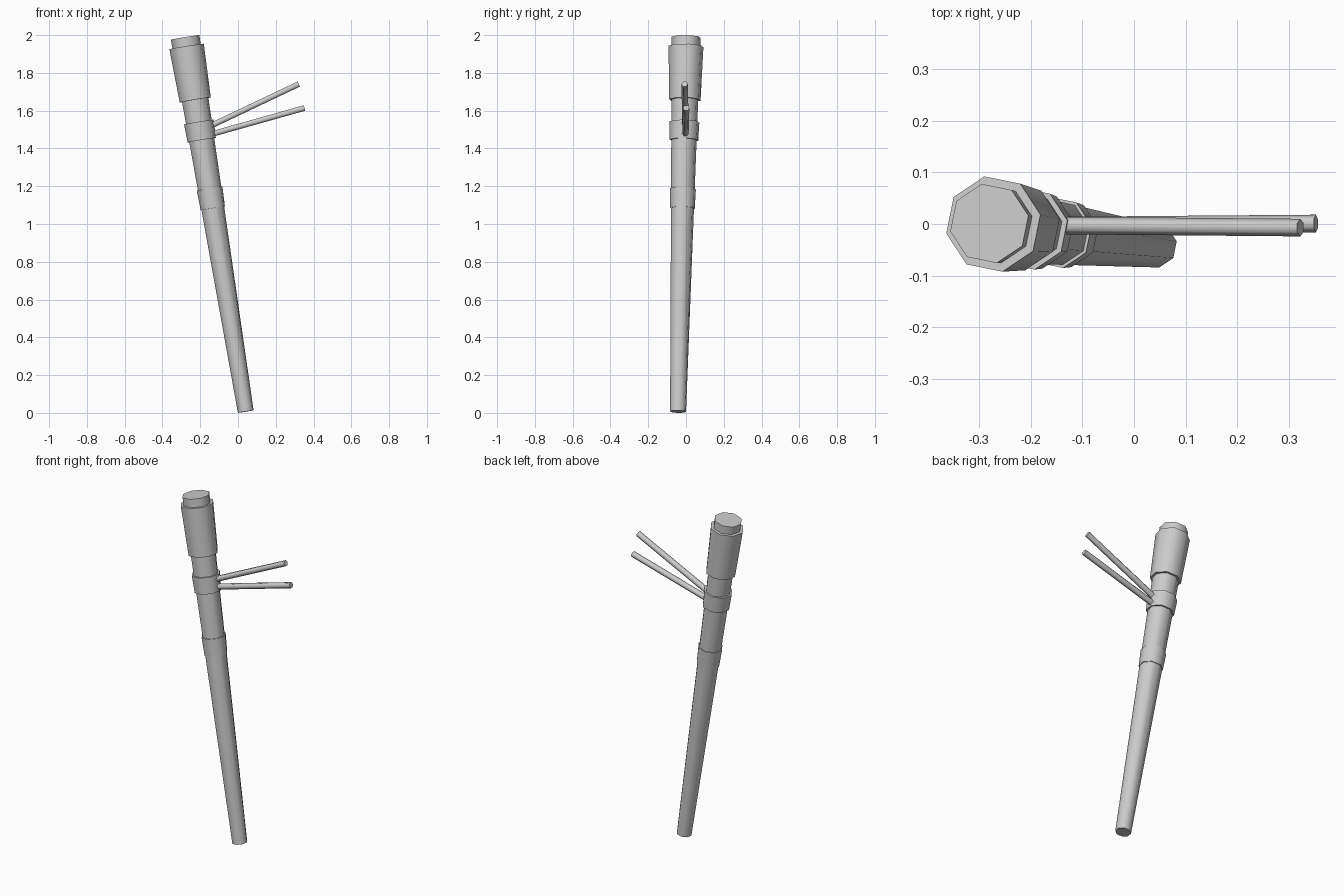
import bpy, bmesh
from math import radians
from mathutils import Vector, Matrix

if "Cube" in bpy.data.objects:
    bpy.data.objects.remove(bpy.data.objects["Cube"])


def rod(name, start, end, r1, r2, sides, twist):
    """Tapered, capped rod between two points."""
    start, end = Vector(start), Vector(end)
    axis = end - start
    turn = Vector((0, 0, 1)).rotation_difference(axis).to_matrix().to_4x4()
    mat = (Matrix.Translation((start + end) / 2) @ turn
           @ Matrix.Rotation(radians(twist), 4, 'Z'))
    bm = bmesh.new()
    bmesh.ops.create_cone(bm, cap_ends=True, segments=sides, radius1=r1,
                          radius2=r2, depth=axis.length, matrix=mat)
    mesh = bpy.data.meshes.new(name)
    bm.to_mesh(mesh)
    bm.free()
    obj = bpy.data.objects.new(name, mesh)
    bpy.context.collection.objects.link(obj)
    bpy.ops.object.select_all(action='DESELECT')
    obj.select_set(True)
    bpy.context.view_layer.objects.active = obj
    bpy.ops.object.shade_smooth_by_angle(angle=radians(75))
    return obj


BOTTOM = Vector((0.041, -0.042, 0.007))
TOP = Vector((-0.280, 0.001, 1.988))


def on_axis(z):
    return BOTTOM.lerp(TOP, (z - BOTTOM.z) / (TOP.z - BOTTOM.z))


# leaning shaft and the sleeves around it: name, z low, z high, radii
for name, z1, z2, r1, r2 in [
    ("shaft", BOTTOM.z, TOP.z, 0.043, 0.078),
    ("lower_collar", 1.083, 1.187, 0.066, 0.070),
    ("upper_collar", 1.444, 1.540, 0.077, 0.081),
    ("head_sleeve", 1.657, 1.940, 0.085, 0.094),
]:
    rod(name, on_axis(z1), on_axis(z2), r1, r2, 8, 11)

# two thin prongs leaving the upper collar
rod("upper_prong", (-0.135, -0.003, 1.524), (0.322, -0.007, 1.741), 0.017, 0.017, 6, 0)
rod("lower_prong", (-0.135, -0.003, 1.477), (0.352, 0.001, 1.614), 0.017, 0.017, 6, 0)
